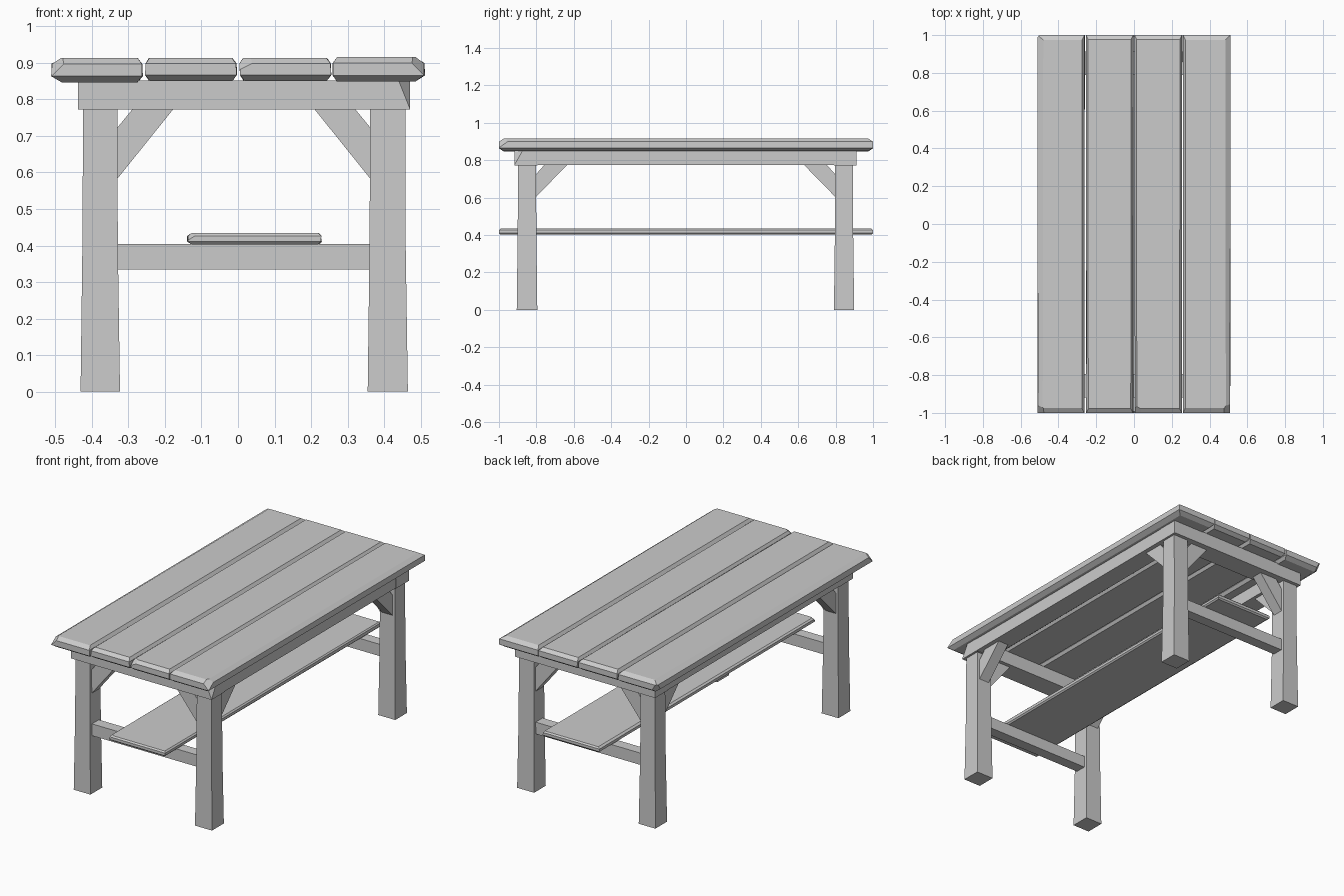
import bpy, bmesh, random
from mathutils import Vector

random.seed(4)
if "Cube" in bpy.data.objects:
    bpy.data.objects.remove(bpy.data.objects["Cube"])

wood = bpy.data.materials.new("grey_wood")
wood.use_nodes = True
GREY = (0.6, 0.6, 0.6, 1)
wood.diffuse_color = GREY
wood.node_tree.nodes["Principled BSDF"].inputs["Base Color"].default_value = GREY


def finish(name, bm, chips=()):
    """Shave worn corners off with planes, then make the object."""
    for point, normal in chips:
        geom = bm.verts[:] + bm.edges[:] + bm.faces[:]
        cut = bmesh.ops.bisect_plane(bm, geom=geom, plane_co=point, plane_no=normal, clear_outer=True)
        rim = [e for e in cut["geom_cut"] if isinstance(e, bmesh.types.BMEdge)]
        if rim:
            bmesh.ops.edgeloop_fill(bm, edges=rim)
    bmesh.ops.recalc_face_normals(bm, faces=bm.faces[:])
    mesh = bpy.data.meshes.new(name)
    bm.to_mesh(mesh)
    bm.free()
    mesh.materials.append(wood)
    obj = bpy.data.objects.new(name, mesh)
    bpy.context.collection.objects.link(obj)
    return obj


def loft(name, rings, chips=(), wobble=0.0):
    """Stack rectangles (x0, x1, y0, y1, z) into a closed solid."""
    bm = bmesh.new()
    loops = []
    for x0, x1, y0, y1, z in rings:
        corners = [(x0, y0), (x1, y0), (x1, y1), (x0, y1)]
        loops.append([bm.verts.new((x + random.uniform(-wobble, wobble), y, z)) for x, y in corners])
    bm.faces.new(loops[0])
    bm.faces.new(loops[-1])
    for low, high in zip(loops, loops[1:]):
        for i in range(4):
            j = (i + 1) % 4
            bm.faces.new((low[i], low[j], high[j], high[i]))
    return finish(name, bm, chips)


def box(name, x0, x1, y0, y1, z0, z1, chips=()):
    return loft(name, [(x0, x1, y0, y1, z0), (x0, x1, y0, y1, z1)], chips)


def plank(name, x0, x1, z0, z1, left, right, end, chips=()):
    """Board along y with chamfered long edges and ends."""
    h = z1 - z0
    inner = (x0 + left, x1 - right, -1 + end, 1 - end)
    outer = (x0, x1, -1, 1)
    return loft(name, [(*inner, z0), (*outer, z0 + h * 0.25),
                       (*outer, z0 + h * 0.75), (*inner, z1)], chips, 0.002)


# Table top
plank("top_plank_1", -0.51, -0.262, 0.847, 0.914, 0.028, 0.012, 0.025,
      [((-0.49, -0.98, 0.9), (-1, -0.8, 1)), ((-0.49, 0.985, 0.86), (-1, 0.8, -0.6))])
plank("top_plank_2", -0.254, -0.004, 0.851, 0.914, 0.012, 0.012, 0.022)
plank("top_plank_3", 0.004, 0.254, 0.851, 0.914, 0.012, 0.012, 0.022,
      [((0.02, -0.98, 0.905), (-0.5, -0.8, 1))])
plank("top_plank_4", 0.26, 0.51, 0.849, 0.916, 0.012, 0.025, 0.025,
      [((0.49, -0.98, 0.9), (1, -0.7, 1))])

# Apron frame under the top
box("apron_front", -0.438, 0.471, -0.918, -0.795, 0.772, 0.852,
    [((0.462, -0.91, 0.81), (1, -0.7, 0.4))])
box("apron_back", -0.438, 0.471, 0.79, 0.912, 0.772, 0.852)
box("apron_right", -0.438, -0.325, -0.795, 0.79, 0.774, 0.85)
box("apron_left", 0.355, 0.469, -0.795, 0.79, 0.774, 0.85)

# Legs, slightly wider at the foot
for side, x0, x1 in (("right", -0.424, -0.33), ("left", 0.362, 0.458)):
    for end, y0, y1 in (("front", -0.898, -0.802), ("back", 0.798, 0.892)):
        foot = 0.007
        loft(f"leg_{end}_{side}",
             [(x0 - foot, x1 + foot, y0 - foot, y1 + foot, 0),
              (x0 - 0.002, x1 + 0.001, y0 - 0.002, y1 + 0.002, 0.4),
              (x0, x1, y0, y1, 0.774)])


def brace(name, corner, direction, reach, drop):
    """Diagonal strut from a leg face up to the apron."""
    d = Vector(direction)
    across = Vector((d.y, d.x, 0)) * 0.033
    up = Vector((0, 0, 1))
    # Profile as distance from the leg and height below the apron
    profile = [(-0.005, -drop), (reach, 0.004), (reach * 0.28, 0.004), (-0.005, -0.055)]
    bm = bmesh.new()
    sides = [[bm.verts.new(Vector(corner) + d * a + up * b + across * s) for a, b in profile]
             for s in (-1, 1)]
    for loop in sides:
        bm.faces.new(loop)
    for i in range(4):
        j = (i + 1) % 4
        bm.faces.new((sides[0][i], sides[0][j], sides[1][j], sides[1][i]))
    return finish(name, bm)


# Corner braces, two at every leg
for side, sx, leg_x, face_x in (("right", 1, -0.377, -0.33), ("left", -1, 0.41, 0.362)):
    for end, sy, leg_y, face_y in (("front", 1, -0.85, -0.802), ("back", -1, 0.845, 0.798)):
        brace(f"cross_brace_{end}_{side}", (face_x, leg_y, 0.772), (sx, 0, 0), 0.155, 0.195)
        brace(f"long_brace_{end}_{side}", (leg_x, face_y, 0.774), (0, sy, 0), 0.17, 0.175)

# Stretchers between the legs and the shelf they carry
for end, y in (("front", -0.85), ("back", 0.845)):
    box(f"stretcher_{end}", -0.335, 0.366, y - 0.032, y + 0.032, 0.335, 0.404)
plank("shelf", -0.138, 0.228, 0.403, 0.434, 0.01, 0.008, 0.008,
      [((-0.125, -0.99, 0.428), (-0.6, -0.6, 1))])
